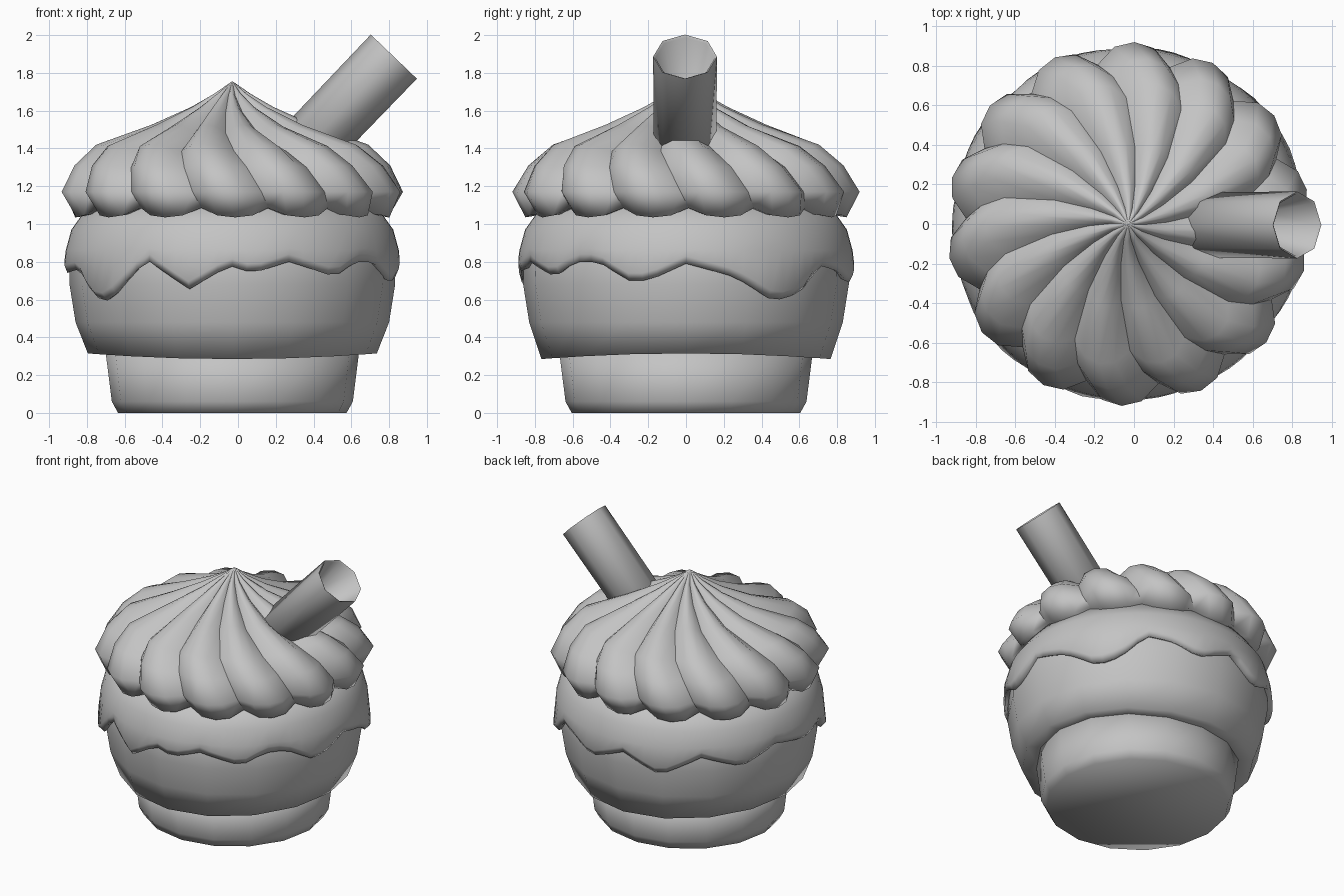
import bpy, math
from mathutils import Vector, Matrix

if "Cube" in bpy.data.objects:
    bpy.data.objects.remove(bpy.data.objects["Cube"])

CX = -0.03  # shared axis of the cake parts
mat = bpy.data.materials.new("plain grey")
mat.diffuse_color = (0.55, 0.55, 0.55, 1)
mat.use_nodes = True
mat.node_tree.nodes["Principled BSDF"].inputs["Base Color"].default_value = mat.diffuse_color


def lathe(name, rings, cap_start=True, cap_end=True, matrix=None, angle=110):
    """Skin a stack of equal-length point rings, listed from bottom to top."""
    n = len(rings[0])
    verts = [p for ring in rings for p in ring]
    faces = []
    for i in range(len(rings) - 1):
        for j in range(n):
            k = (j + 1) % n
            faces.append((i * n + j, i * n + k, (i + 1) * n + k, (i + 1) * n + j))
    if cap_start:
        faces.append(tuple(reversed(range(n))))
    if cap_end:
        faces.append(tuple(range(len(verts) - n, len(verts))))
    mesh = bpy.data.meshes.new(name)
    mesh.from_pydata(verts, [], faces)
    mesh.transform(matrix or Matrix.Translation((CX, 0, 0)))
    mesh.materials.append(mat)
    obj = bpy.data.objects.new(name, mesh)
    bpy.context.collection.objects.link(obj)
    bpy.ops.object.select_all(action='DESELECT')
    obj.select_set(True)
    bpy.context.view_layer.objects.active = obj
    bpy.ops.object.shade_smooth_by_angle(angle=math.radians(angle))
    return obj


def polar(r, deg, z):
    a = math.radians(deg)
    return (r * math.cos(a), r * math.sin(a), z)


def ring(r, z, n):
    return [polar(r, 360 * j / n, z) for j in range(n)]


def interp(table, x):
    for (x0, y0), (x1, y1) in zip(table, table[1:]):
        if x <= x1:
            t = max(0, (x - x0) / (x1 - x0))
            return y0 + (y1 - y0) * t
    return table[-1][1]


# Tapered foot
lathe("base_cup", [ring(r, z, 16) for r, z in
                   [(0.605, 0), (0.638, 0.06), (0.672, 0.33)]])

# Rounded cake body with a slightly uneven lower edge
BODY = [(0.31, 0.65), (0.30, 0.765), (0.48, 0.83), (0.68, 0.862), (0.82, 0.86), (1.0, 0.79), (1.1, 0.72)]
body = [ring(r, z, 16) for z, r in BODY]
for i in (0, 1):
    body[i] = [(x, y, z + 0.015 * math.cos(math.atan2(y, x) * 2)) for x, y, z in body[i]]
lathe("cake_body", body)

# Icing sheet whose hem drips by angle
DRIPS = [(0, .79), (17, .72), (32, .59), (43, .63), (54, .78), (66, .75), (78, .68), (95, .78),
         (112, .66), (130, .79), (148, .70), (165, .80), (185, .74), (203, .76), (214, .61),
         (222, .59), (239, .81), (255, .655), (269, .78), (277, .74), (290, .80), (308, .72),
         (318, .80), (328, .80), (340, .70), (347, .70), (360, .79)]
N = 72
icing = [[], [], [], [], [], []]
for j in range(N):
    a = 360 * j / N
    hem = interp(DRIPS, a)
    rb = interp(BODY[1:], hem)
    sag = 0.015 * max(0, 0.8 - hem) / 0.15   # low drips stand out further
    icing[0].append(polar(rb - 0.05, a, hem + 0.03))
    icing[1].append(polar(rb + 0.015, a, hem))
    icing[2].append(polar(interp(BODY[1:], hem + 0.04) + 0.025 + sag, a, hem + 0.04))
    icing[3].append(polar(0.882, a, max(0.86, hem + 0.07)))
    icing[4].append(polar(0.852, a, 0.97))
    icing[5].append(polar(0.76, a, 1.10))
lathe("icing", icing, cap_start=False)

# Piped cream: fourteen twisted lobes gathered to a peak
LOBES, SEG = 14, 4
# radius, height, crease inset, crease height change, twist in degrees
CREAM = [(0.60, 1.08, 0.00, 0.00, 0), (0.85, 1.035, 0.055, 0.05, 0),
         (0.92, 1.17, 0.10, 0.00, -3), (0.84, 1.31, 0.09, -0.01, -8),
         (0.72, 1.42, 0.08, -0.035, -13), (0.43, 1.525, 0.04, -0.045, -19),
         (0.22, 1.62, 0.02, -0.03, -24), (0.09, 1.695, 0.01, -0.015, -29),
         (0.002, 1.755, 0, 0, -33)]
cream = []
for r, z, inset, drop, twist in CREAM:
    pts = []
    for j in range(LOBES * SEG):
        dip = 1 - math.sin(math.pi * (j % SEG) / SEG) ** 0.7
        pts.append(polar(r - inset * dip, 1 + twist + 360 * j / (LOBES * SEG), z + drop * dip))
    cream.append(pts)
swirl = lathe("cream_swirl", cream)
# keep the crease between neighbouring lobes crisp
n = LOBES * SEG
for e in swirl.data.edges:
    a, b = e.vertices
    if a % n == b % n and a % SEG == 0 and min(a, b) >= n:
        e.use_edge_sharp = True

# Wafer roll: slanted tube with a funnel-shaped hollow
axis = Vector((0.69, 0, 0.72)).normalized()
place = Matrix.Translation((0.825, -0.005, 1.886)) @ axis.to_track_quat('Z', 'Y').to_matrix().to_4x4()
lathe("wafer_roll", [ring(r, z, 8) for r, z in
                     [(0.165, -0.85), (0.169, 0), (0.157, -0.01), (0.09, -0.28)]],
      matrix=place)
